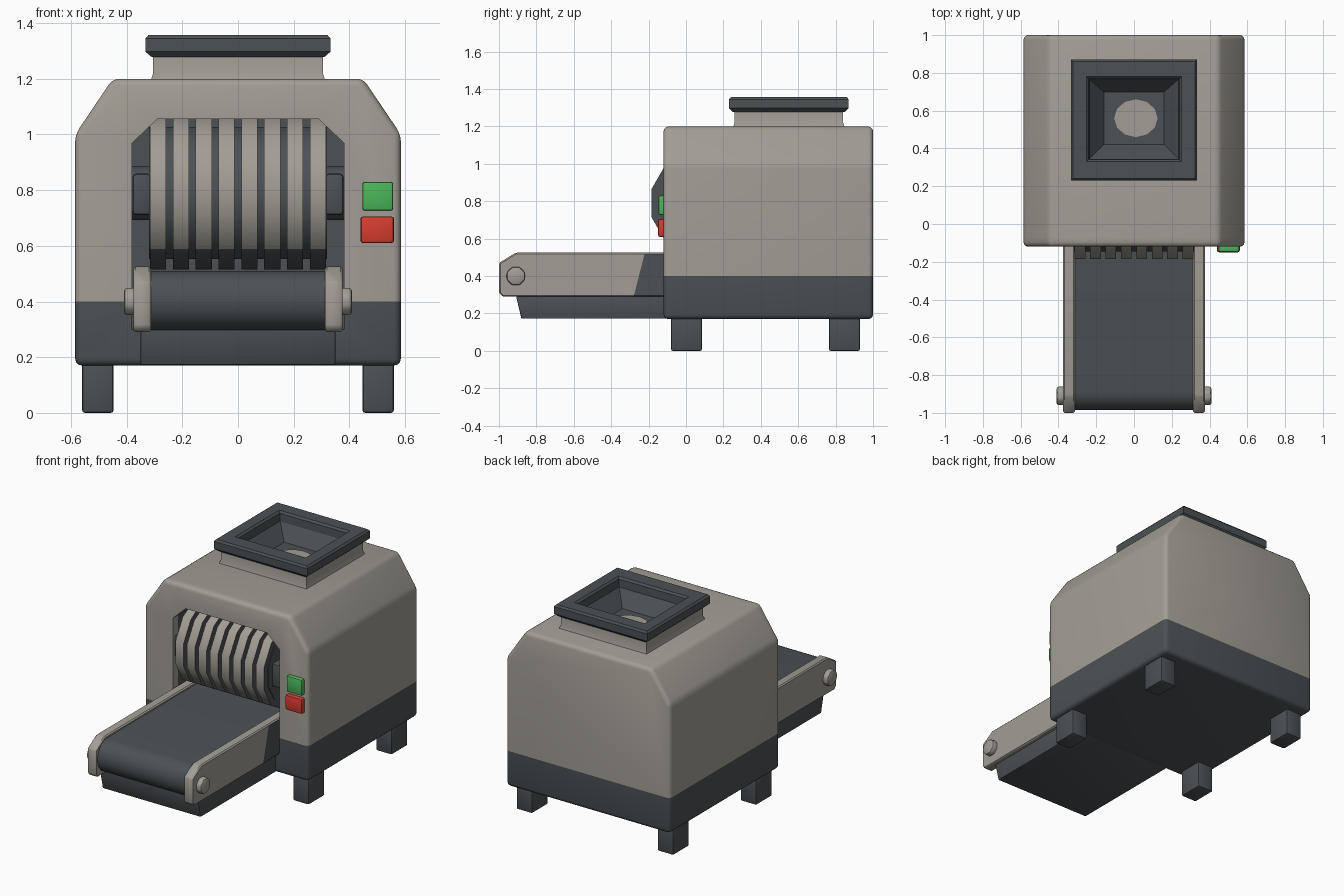
import bpy, bmesh, math
from mathutils import Vector, Matrix

if "Cube" in bpy.data.objects:
    bpy.data.objects.remove(bpy.data.objects["Cube"])


def mat(name, rgb):
    m = bpy.data.materials.new(name)
    m.diffuse_color = (*rgb, 1)
    m.use_nodes = True
    m.node_tree.nodes["Principled BSDF"].inputs["Base Color"].default_value = m.diffuse_color
    return m


LIGHT = mat("warm grey", (0.36, 0.34, 0.30))
DARK = mat("dark slate", (0.072, 0.082, 0.09))
GREEN = mat("green", (0.07, 0.47, 0.10))
RED = mat("red", (0.68, 0.045, 0.03))


def finish(name, bm, mats, smooth=True):
    bmesh.ops.recalc_face_normals(bm, faces=bm.faces)
    me = bpy.data.meshes.new(name)
    bm.to_mesh(me)
    bm.free()
    for m in mats:
        me.materials.append(m)
    ob = bpy.data.objects.new(name, me)
    bpy.context.collection.objects.link(ob)
    bpy.context.view_layer.objects.active = ob
    for o in bpy.context.selected_objects:
        o.select_set(False)
    ob.select_set(True)
    if smooth:
        bpy.ops.object.shade_smooth_by_angle(angle=math.radians(35))
    return ob


def prism_bm(pts, axis, a, b, bevel=0.0, seg=2):
    """Extrude a profile (x,z for axis y / y,z for axis x / x,y for axis z) from a to b."""
    i = "xyz".index(axis)
    bm = bmesh.new()

    def co(p, d):
        c = list(p)
        c.insert(i, d)
        return c
    face = bm.faces.new([bm.verts.new(co(p, a)) for p in pts])
    ext = bmesh.ops.extrude_face_region(bm, geom=[face])
    move = Vector((0, 0, 0))
    move[i] = b - a
    bmesh.ops.translate(bm, vec=move, verts=[v for v in ext["geom"] if isinstance(v, bmesh.types.BMVert)])
    bmesh.ops.recalc_face_normals(bm, faces=bm.faces)
    if bevel:
        bmesh.ops.bevel(bm, geom=bm.edges[:], offset=bevel, segments=seg, profile=0.5, affect='EDGES')
    return bm


def prism(name, pts, axis, a, b, mats, bevel=0.0):
    return finish(name, prism_bm(pts, axis, a, b, bevel), mats)


def rect(a0, a1, b0, b1):
    return [(a0, b0), (a1, b0), (a1, b1), (a0, b1)]


def ngon(n, r, cy, cz):
    return [(cy + r * math.cos((k + 0.5) * math.tau / n), cz + r * math.sin((k + 0.5) * math.tau / n))
            for k in range(n)]


def rings(name, loops, mats, cap=False, closed=False):
    """Skin rectangular loops (x half width, y min, y max, z)."""
    bm = bmesh.new()
    vs = [[bm.verts.new((x, y, z)) for x, y in rect(-w, w, y0, y1)] for w, y0, y1, z in loops]
    pairs = list(zip(vs, vs[1:])) + ([(vs[-1], vs[0])] if closed else [])
    for p, q in pairs:
        for k in range(4):
            bm.faces.new([p[k], p[(k + 1) % 4], q[(k + 1) % 4], q[k]])
    if cap:
        bm.faces.new(vs[-1])
    return finish(name, bm, mats)


# Housing with chamfered shoulders
shell = [(-0.585, 0.17), (0.585, 0.17), (0.585, 1.0), (0.45, 1.2), (-0.45, 1.2), (-0.585, 1.0)]
body = finish("housing", prism_bm(shell, 'y', -0.12, 1.0, 0.025, 3), [LIGHT, DARK], False)

# Arched front opening, cut out of the housing
arch = [(-0.38, 0.3), (0.38, 0.3), (0.38, 0.97), (0.29, 1.055), (-0.29, 1.055), (-0.38, 0.97)]
cutter = finish("opening_cutter", prism_bm(arch, 'y', -0.3, 0.45), [LIGHT, DARK], False)
mod = body.modifiers.new("opening", 'BOOLEAN')
mod.object = cutter
mod.solver = 'EXACT'
bpy.context.view_layer.objects.active = body
bpy.ops.object.modifier_apply(modifier="opening")
bpy.data.objects.remove(cutter)

# Dark base band and dark chamber inside
bm = bmesh.new()
bm.from_mesh(body.data)
for co, no in (((0, 0, 0.4), (0, 0, 1)), ((0, -0.07, 0), (0, 1, 0))):
    bmesh.ops.bisect_plane(bm, geom=bm.verts[:] + bm.edges[:] + bm.faces[:], plane_co=co, plane_no=no)
for f in bm.faces:
    c = f.calc_center_median()
    inside = abs(c.x) < 0.385 and -0.07 < c.y < 0.46 and 0.25 < c.z < 1.06
    f.material_index = int(c.z < 0.4 or inside)
bm.to_mesh(body.data)
bm.free()
body.select_set(True)
bpy.context.view_layer.objects.active = body
bpy.ops.object.shade_smooth_by_angle(angle=math.radians(35))

# Feet
for sx, side in ((-1, "left"), (1, "right")):
    for y0, y1, end in ((-0.08, 0.085, "front"), (0.765, 0.93, "back")):
        x0, x1 = sorted((sx * 0.447, sx * 0.56))
        prism(f"{end}_{side}_foot", rect(x0, x1, y0, y1), 'z', 0, 0.19, [DARK], 0.01)

# Hopper: neck, thick rim, sloping funnel and feed patch at the bottom
rings("hopper_neck", [(0.315, 0.25, 0.85, 1.19), (0.305, 0.26, 0.84, 1.22), (0.305, 0.26, 0.84, 1.30)], [LIGHT])
rings("hopper_rim", [(0.31, 0.25, 0.85, 1.278), (0.333, 0.23, 0.87, 1.298), (0.333, 0.23, 0.87, 1.345),
                     (0.322, 0.24, 0.86, 1.357), (0.252, 0.33, 0.78, 1.357), (0.24, 0.342, 0.768, 1.345),
                     (0.235, 0.345, 0.765, 1.278)], [DARK], closed=True)
rings("hopper_funnel", [(0.24, 0.34, 0.77, 1.30), (0.16, 0.42, 0.70, 1.205)], [DARK], cap=True)
patch = [(0.01 + 0.115 * math.cos(k * math.tau / 12), 0.56 + 0.10 * math.sin(k * math.tau / 12)) for k in range(12)]
prism("feed_patch", patch, 'z', 1.203, 1.209, [LIGHT])

# Shredding drum: dark core, end hubs and eight cutting discs
CY, CZ = 0.09, 0.79
prism("drum_core", ngon(12, 0.245, CY, CZ), 'x', -0.32, 0.32, [DARK])
prism("drum_axle", ngon(12, 0.10, CY, CZ), 'x', -0.385, 0.385, [DARK])
for sx, side in ((-1, "left"), (1, "right")):
    x0, x1 = sorted((sx * 0.31, sx * 0.38))
    prism(f"{side}_drum_hub", rect(-0.11, 0.05, 0.71, 0.86), 'x', x0, x1, [DARK], 0.015)
for k in range(8):
    x = -0.287 + k * 0.082
    bm = prism_bm(ngon(12, 0.285, CY, CZ), 'x', x - 0.029, x + 0.029)
    for f in bm.faces:
        # rims are light, flanks and the underside dark
        f.material_index = int(abs(f.normal.x) > 0.5 or f.normal.z < -0.7)
    finish(f"cutting_disc_{k + 1}", bm, [LIGHT, DARK])

# Conveyor rails, dark where they enter the housing
rail = [(-1.0, 0.31), (-0.98, 0.29), (0.2, 0.29), (0.2, 0.525), (-0.91, 0.525), (-1.0, 0.47)]
for sx, side in ((-1, "left"), (1, "right")):
    x0, x1 = sorted((sx * 0.313, sx * 0.375))
    bm = prism_bm(rail, 'x', x0, x1, 0.007, 1)
    n = Vector((0, 0.235, -0.06)).normalized()
    p = Vector((0, -0.28, 0.29))
    bmesh.ops.bisect_plane(bm, geom=bm.verts[:] + bm.edges[:] + bm.faces[:], plane_co=p, plane_no=n)
    for f in bm.faces:
        outer = f.normal.x * sx > -0.5 and f.normal.z < 0.5
        f.material_index = int((f.calc_center_median() - p).dot(n) > 0 and outer)
    finish(f"{side}_rail", bm, [LIGHT, DARK])
    # Roller bolt on the outside of the rail
    x0, x1 = sorted((sx * 0.36, sx * 0.41))
    prism(f"{side}_roller_bolt", ngon(8, 0.053, -0.91, 0.40), 'x', x0, x1, [LIGHT], 0.012)

# Belt with rounded front end
nose = [(-0.885 - 0.1 * math.sin(a), 0.405 + 0.105 * math.cos(a)) for a in
        [math.pi * k / 10 for k in range(11)]]
prism("conveyor_belt", nose + [(0.3, 0.30), (0.3, 0.51)], 'x', -0.32, 0.32, [DARK])

# Tray under the belt
prism("under_tray", [(-0.88, 0.172), (0.0, 0.172), (0.0, 0.30), (-0.91, 0.30)], 'x', -0.35, 0.35, [DARK], 0.006)

# Control buttons
prism("start_button", rect(0.447, 0.557, 0.727, 0.83), 'y', -0.147, -0.10, [GREEN], 0.008)
prism("stop_button", rect(0.44, 0.56, 0.61, 0.706), 'y', -0.15, -0.10, [RED], 0.01)
